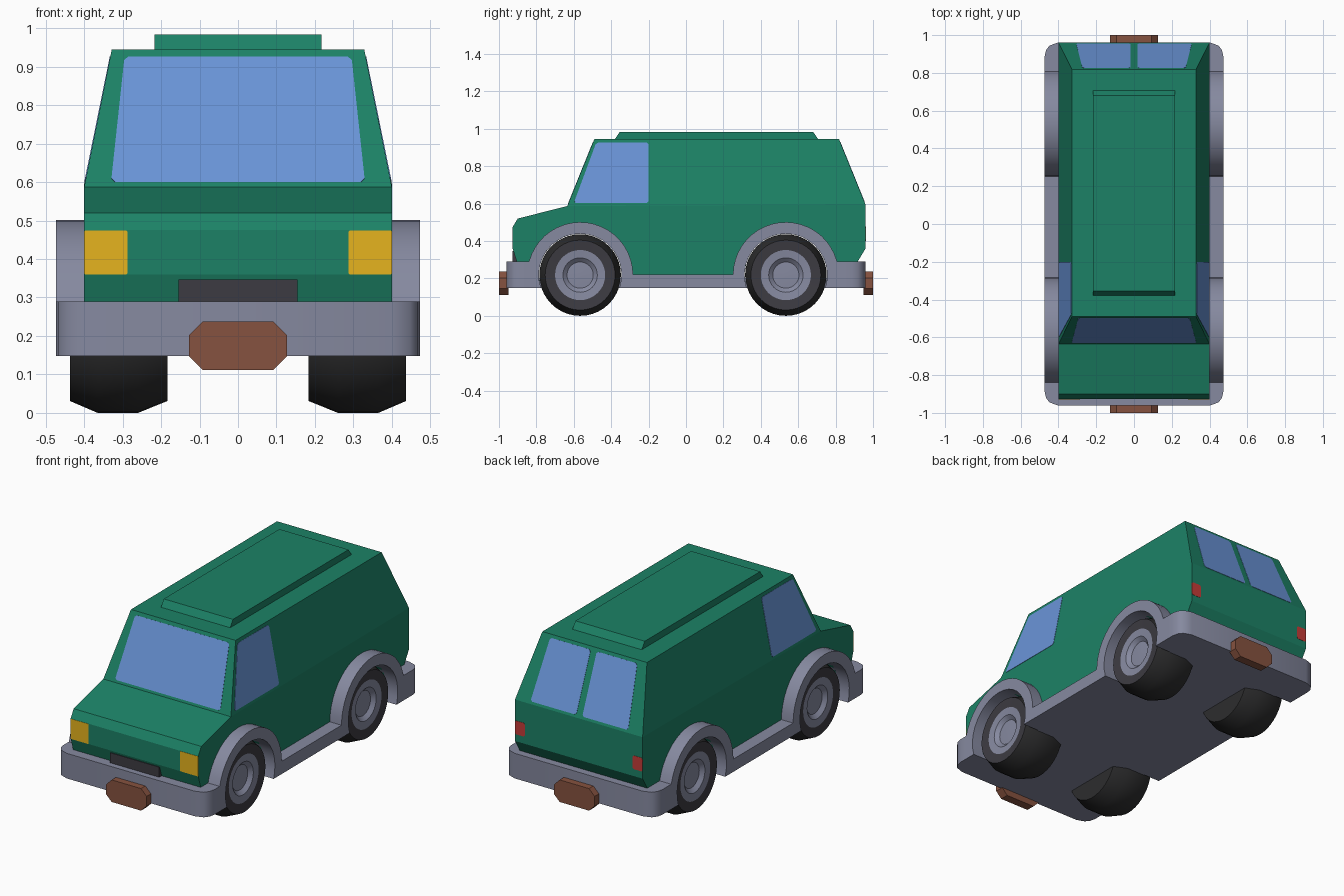
import bpy, bmesh
from math import sin, cos, asin, pi, radians
from mathutils import Vector as V

if "Cube" in bpy.data.objects:
    bpy.data.objects.remove(bpy.data.objects["Cube"])


def material(name, rgb):
    m = bpy.data.materials.new(name)
    m.diffuse_color = (*rgb, 1)
    m.use_nodes = True
    m.node_tree.nodes["Principled BSDF"].inputs["Base Color"].default_value = m.diffuse_color
    return m


GREEN = material("green paint", (.0115, .222, .132))
GLASS = material("blue glass", (.142, .296, .68))
TRIM = material("grey trim", (.238, .252, .35))
DARK = material("dark grey", (.046, .044, .054))
TYRE = material("tyre black", (.026, .026, .027))
AMBER = material("amber lamp", (.79, .455, .013))
RED = material("red lamp", (.56, .045, .04))
BROWN = material("brown plate", (.24, .085, .05))


def finish(name, bm, mats, smooth=False):
    bmesh.ops.recalc_face_normals(bm, faces=bm.faces[:])
    me = bpy.data.meshes.new(name)
    bm.to_mesh(me)
    bm.free()
    for m in mats:
        me.materials.append(m)
    ob = bpy.data.objects.new(name, me)
    bpy.context.collection.objects.link(ob)
    if smooth:
        bpy.ops.object.select_all(action='DESELECT')
        ob.select_set(True)
        bpy.context.view_layer.objects.active = ob
        bpy.ops.object.shade_smooth_by_angle(angle=radians(35))
    return ob


def loft(rings, bands=None):
    """Skin matching point loops and cap both ends."""
    bm = bmesh.new()
    loops = [[bm.verts.new(p) for p in r] for r in rings]
    n = len(loops[0])
    bands = bands or [0] * (len(loops) - 1)
    for a, b, m in zip(loops, loops[1:], bands):
        for i in range(n):
            j = (i + 1) % n
            bm.faces.new((a[i], a[j], b[j], b[i])).material_index = m
    bm.faces.new(loops[0]).material_index = bands[0]
    bm.faces.new(loops[-1]).material_index = bands[-1]
    return bm


def along_x(pts, a, b):
    return [[(x, y, z) for y, z in pts] for x in (a, b)]


def along_y(pts, a, b):
    return [[(x, y, z) for x, z in pts] for y in (a, b)]


def along_z(pts, a, b):
    return [[(x, y, z) for x, y in pts] for z in (a, b)]


def rect(a0, a1, b0, b1):
    return [(a0, b0), (a1, b0), (a1, b1), (a0, b1)]


def plate(name, pts, outward, mat, corner=.01):
    """Thin plate with clipped corners lying on a flat panel."""
    pts = [V(p) for p in pts]
    nrm = (pts[1] - pts[0]).cross(pts[2] - pts[0]).normalized()
    if nrm.dot(V(outward)) < 0:
        nrm.negate()
    loop = []
    for i, p in enumerate(pts):
        for q in (pts[i - 1], pts[(i + 1) % len(pts)]):
            loop.append(p + (q - p).normalized() * corner)
    finish(name, loft([[p - nrm * .002 for p in loop], [p + nrm * .0015 for p in loop]]), [mat])


# wheel and arch layout
AXLES, HUB_Z, OUTER, INNER = (-.566, .534), .218, .283, .221


def arc(y, r, a0, a1, n=20):
    return [(y + r * cos(a0 + (a1 - a0) * i / n), HUB_Z + r * sin(a0 + (a1 - a0) * i / n)) for i in range(n + 1)]


def underside_profile(z):
    """Points of both wheel openings, front to back, along a bottom edge at z."""
    low = asin((z - HUB_Z) / INNER)
    return [p for y in AXLES for p in arc(y, INNER, pi - low, low)]


# body: lower hull with wheel openings, cabin pulled up from its top face
hull = [(.918, .16), (.918, .29), (.96, .36), (.96, .595), (-.635, .587), (-.9, .52),
        (-.927, .475), (-.927, .36), (-.905, .29), (-.905, .16)] + underside_profile(.16)
bm = loft(along_x(hull, -.4, .4))
top = max((f for f in bm.faces if len(f.verts) == 4), key=lambda f: f.calc_center_median().z)
top = bmesh.ops.extrude_discrete_faces(bm, faces=[top])["faces"][0]
for v in top.verts:
    v.co = (.328 if v.co.x > 0 else -.328, -.49 if v.co.y < 0 else .818, .945)
finish("body", bm, [GREEN])

# raised roof panel
finish("roof_panel", loft(along_x([(-.383, .94), (-.355, .983), (.68, .983), (.71, .94)], -.217, .217)), [GREEN])


# windows
def wind_y(z):
    return -.635 + (z - .587) * .145 / .358


def rear_y(z):
    return .96 - (z - .595) * .142 / .35


def side_x(z):
    return .4 - (z - .591) * .072 / .354


plate("windscreen", [(x, wind_y(z), z) for x, z in
                     ((-.33, .6), (.33, .6), (.295, .926), (-.295, .926))], (0, -1, 0), GLASS)
for s in (-1, 1):
    plate("side_window", [(s * side_x(z), y, z) for y, z in
                          ((-.6, .603), (-.2, .603), (-.2, .926), (-.48, .926))], (s, 0, 0), GLASS)
    plate("rear_window", [(s * x, rear_y(z), z) for x, z in
                          ((.019, .608), (.306, .608), (.273, .928), (.019, .928))], (0, 1, 0), GLASS)
    # lamps
    plate("headlamp", [(s * x, -.927, z) for x, z in rect(.287, .4, .36, .474)], (0, -1, 0), AMBER, .003)
    plate("tail_lamp", [(s * x, .96, z) for x, z in rect(.337, .4, .4, .477)], (0, 1, 0), RED, .008)

# grille
finish("grille", loft(along_y(rect(-.155, .155, .27, .347), -.927, -.88)), [DARK])

# skirt sides with wheel arches
rise = asin((.29 - HUB_Z) / OUTER)
flat = asin((.22 - HUB_Z) / OUTER)
side = [(-.85, .148)] + underside_profile(.148) + [(.85, .148), (.85, .29)]
side += arc(AXLES[1], OUTER, rise, pi - flat) + arc(AXLES[0], OUTER, flat, pi - rise)
side += [(-.85, .29)]
for s in (-1, 1):
    finish("skirt_side", loft(along_x(side, s * .37, s * .473)), [TRIM], True)

# wraparound bumpers and number plates
corner = [(.473, .85), (.473, .887), (.466, .92), (.447, .945), (.4, .961)]
octagon = [(.127, .147), (.127, .202), (.092, .237), (-.092, .237),
           (-.127, .202), (-.127, .147), (-.092, .112), (.092, .112)]
for s, name in ((-1, "front"), (1, "rear")):
    outline = [(x, s * y) for x, y in corner] + [(-x, s * y) for x, y in reversed(corner)]
    finish("skirt_bumper_" + name, loft(along_z(outline, .148, .29)), [TRIM], True)
    finish("bumper_plate_" + name, loft(along_y(octagon, s * .95, s * 1.0)), [BROWN])

# underside
finish("floor", loft(along_z(rect(-.37, .37, -.85, .85), .148, .2)), [TRIM])

# wheels: turned profile of (x, radius), coloured by band
profile = [(.183, .1), (.183, .187), (.26, .218), (.365, .218), (.437, .187),
           (.432, .134), (.428, .092), (.408, .07), (.41, .02)]
bands = [0, 0, 0, 0, 1, 2, 2, 2]
for s in (-1, 1):
    for y in AXLES:
        rings = [[(s * x, y + r * cos(pi * i / 20), HUB_Z + r * sin(pi * i / 20))
                  for i in range(40)] for x, r in profile]
        finish("wheel", loft(rings, bands), [TYRE, DARK, TRIM], True)
